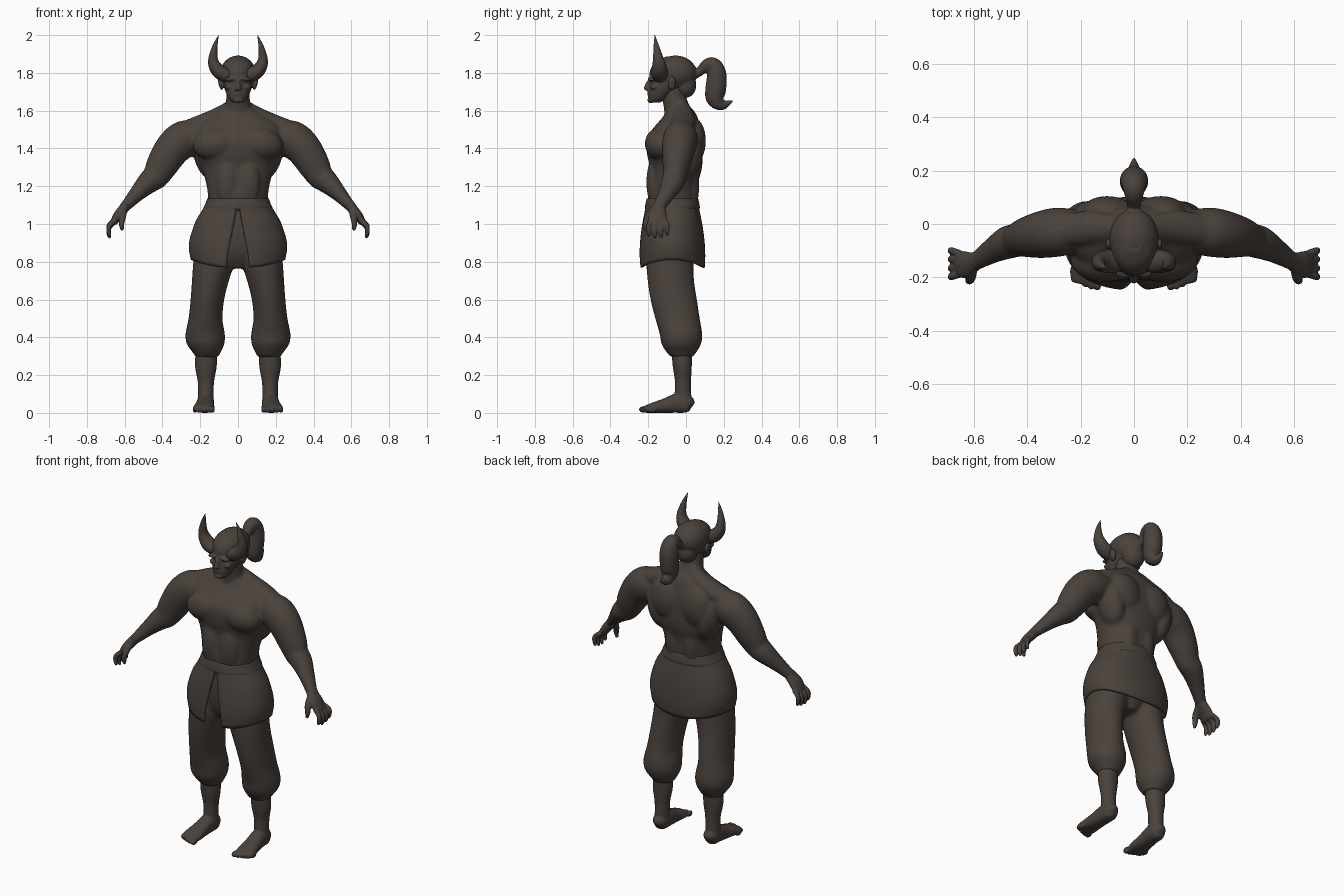
import bpy, bmesh, math
from mathutils import Vector, Matrix

clay = bpy.data.materials.new("dark brown")
clay.diffuse_color = (0.068, 0.054, 0.045, 1)


def curve(rows, k=4):
    """Smooth Catmull-Rom resampling of rows of numbers."""
    out = []
    for i in range(len(rows) - 1):
        p0, p1, p2, p3 = rows[max(i - 1, 0)], rows[i], rows[i + 1], rows[min(i + 2, len(rows) - 1)]
        for j in range(k):
            t = j / k
            out.append([b + 0.5 * t * (c - a + t * (2 * a - 5 * b + 4 * c - d + t * (3 * (b - c) + d - a)))
                        for a, b, c, d in zip(p0, p1, p2, p3)])
    return out + [list(rows[-1])]


def loft(bm, rows, ref=None, n=24, p=1.0):
    """Closed skin over elliptic rings (x, y, z, ra, rb); flat rings unless ref is given."""
    rows = curve(rows)
    mid = [Vector(r[:3]) for r in rows]
    rings = []
    for i, r in enumerate(rows):
        u, v = Vector((1, 0, 0)), Vector((0, 1, 0))
        if ref:
            t = (mid[min(i + 1, len(mid) - 1)] - mid[max(i - 1, 0)]).normalized()
            u = Vector(ref)
            u = (u - t * u.dot(t)).normalized()
            v = t.cross(u)
        ring = []
        for a in range(n):
            c, s = math.cos(2 * math.pi * a / n), math.sin(2 * math.pi * a / n)
            c, s = math.copysign(abs(c) ** p, c), math.copysign(abs(s) ** p, s)
            ring.append(bm.verts.new(mid[i] + u * c * r[3] + v * s * r[4]))
        rings.append(ring)
    for A, B in zip(rings, rings[1:]):
        for a in range(n):
            bm.faces.new((A[a], A[(a + 1) % n], B[(a + 1) % n], B[a]))
    bm.faces.new(rings[0])
    bm.faces.new(rings[-1])


def blob(bm, loc, size, turn=0):
    """Ellipsoid, turned about y."""
    m = Matrix.Translation(loc) @ Matrix.Rotation(turn, 4, 'Y') @ Matrix.Diagonal((*size, 1))
    bmesh.ops.create_uvsphere(bm, u_segments=24, v_segments=16, radius=1, matrix=m)


def mirror(bm):
    g = bmesh.ops.duplicate(bm, geom=bm.verts[:] + bm.edges[:] + bm.faces[:])["geom"]
    for v in g:
        if isinstance(v, bmesh.types.BMVert):
            v.co.x *= -1


def finish(name, bm, voxel=0, smooth=0):
    bmesh.ops.recalc_face_normals(bm, faces=bm.faces)
    for f in bm.faces:
        f.smooth = True
    me = bpy.data.meshes.new(name)
    bm.to_mesh(me)
    bm.free()
    me.materials.append(clay)
    ob = bpy.data.objects.new(name, me)
    bpy.context.collection.objects.link(ob)
    if voxel:
        m = ob.modifiers.new("fuse", 'REMESH')
        m.mode, m.voxel_size, m.use_smooth_shade = 'VOXEL', voxel, True
        m = ob.modifiers.new("soften", 'SMOOTH')
        m.factor, m.iterations = 0.5, smooth
    return ob


# torso and arms: muscles fused into one skin
bm = bmesh.new()
loft(bm, [(.20, -.03, 1.46, .08, .08), (.28, -.03, 1.45, .092, .10), (.345, -.04, 1.40, .088, .095),
          (.40, -.05, 1.315, .075, .085), (.435, -.06, 1.255, .063, .072), (.475, -.07, 1.22, .062, .061),
          (.53, -.10, 1.165, .048, .044), (.585, -.135, 1.105, .036, .031), (.61, -.145, 1.08, .036, .027)],
     ref=(0, 1, 0))
loft(bm, [(.03, -.02, 1.62, .04, .04), (.10, -.015, 1.575, .055, .045), (.18, -.015, 1.535, .065, .05),
          (.28, -.03, 1.49, .06, .055)], ref=(0, 1, 0))          # trapezius
blob(bm, (.11, -.135, 1.425), (.13, .083, .088), .15)            # chest
blob(bm, (.165, .0, 1.375), (.072, .088, .14), .2)               # side of back
blob(bm, (.10, .045, 1.44), (.10, .06, .12))                     # shoulder blade
blob(bm, (.055, .02, 1.2), (.06, .05, .15))                      # lower back
blob(bm, (.055, -.16, 1.22), (.065, .05, .14))                   # belly
mirror(bm)
loft(bm, [(0, -.07, 1.06, .155, .125), (0, -.07, 1.16, .16, .132), (0, -.065, 1.22, .17, .13),
          (0, -.053, 1.30, .193, .138), (0, -.06, 1.38, .22, .148), (0, -.06, 1.46, .235, .145),
          (0, -.045, 1.52, .22, .118), (0, -.03, 1.57, .15, .09), (0, -.035, 1.61, .085, .07)], n=40, p=.88)
loft(bm, [(0, -.03, 1.54, .085, .08), (0, -.045, 1.61, .07, .072), (0, -.06, 1.66, .063, .065),
          (0, -.07, 1.73, .06, .06)])                            # neck
finish("torso_and_arms", bm, .009, 7)

# hands
bm = bmesh.new()
loft(bm, [(.592, -.14, 1.10, .034, .027), (.61, -.147, 1.075, .042, .027), (.635, -.152, 1.045, .051, .025),
          (.66, -.148, 1.005, .047, .019)], ref=(0, 1, 0))
for y0, y1, drop in ((-.187, -.197, .01), (-.161, -.165, 0), (-.136, -.132, .003), (-.112, -.1, .015)):
    loft(bm, [(.65, y0, 1.02, .014, .015), (.682, y1, .98 + drop, .0135, .0135),
              (.684, y1, .945 + drop, .012, .012), (.676, y1, .925 + drop, .007, .007)], ref=(0, 1, 0), n=12)
loft(bm, [(.605, -.165, 1.075, .02, .022), (.61, -.2, 1.04, .018, .018), (.617, -.212, 1.0, .015, .015),
          (.612, -.212, .965, .008, .008)], ref=(1, 0, 0), n=12)   # thumb
mirror(bm)
finish("hands", bm, .005, 3)

# head with face features
bm = bmesh.new()
blob(bm, (.092, -.075, 1.745), (.012, .022, .037), .2)           # ear
blob(bm, (.035, -.182, 1.768), (.036, .02, .011), .15)           # brow
blob(bm, (.045, -.165, 1.725), (.025, .025, .016))               # cheek
mirror(bm)
loft(bm, [(0, -.165, 1.643, .028, .028), (0, -.152, 1.662, .048, .048), (0, -.125, 1.70, .066, .077),
          (0, -.09, 1.74, .078, .105), (0, -.076, 1.78, .086, .118), (0, -.07, 1.82, .088, .118),
          (0, -.068, 1.86, .07, .09), (0, -.066, 1.886, .03, .04)])
loft(bm, [(0, -.185, 1.77, .011, .012), (0, -.2, 1.74, .012, .016), (0, -.205, 1.715, .018, .018),
          (0, -.198, 1.705, .012, .01)])                         # nose
blob(bm, (0, -.193, 1.69), (.026, .013, .006))                   # lips
blob(bm, (0, -.19, 1.678), (.022, .013, .006))
blob(bm, (0, -.185, 1.656), (.027, .02, .016))                   # chin
finish("head", bm, .005, 3)

# hair swept back to a knot, with a ponytail
bm = bmesh.new()
blob(bm, (0, -.055, 1.80), (.093, .112, .092))
blob(bm, (0, -.005, 1.735), (.064, .06, .068))
loft(bm, [(0, .02, 1.78, .028, .028), (0, .07, 1.805, .026, .024), (0, .11, 1.84, .036, .034),
          (0, .145, 1.838, .045, .044), (0, .163, 1.79, .052, .052), (0, .158, 1.72, .053, .055),
          (0, .155, 1.665, .046, .05), (0, .185, 1.63, .032, .03), (0, .22, 1.638, .018, .017),
          (0, .25, 1.655, .004, .004)], ref=(1, 0, 0))
finish("hair", bm, .007, 3)

# horns
bm = bmesh.new()
loft(bm, [(.055, -.135, 1.785, .044, .038), (.095, -.14, 1.803, .044, .038), (.122, -.142, 1.835, .038, .033),
          (.132, -.147, 1.875, .028, .025), (.122, -.157, 1.94, .015, .014), (.103, -.165, 2.0, .001, .001)],
     ref=(0, 1, 0))
mirror(bm)
finish("horns", bm)

# baggy trousers gathered below the knee
bm = bmesh.new()
loft(bm, [(.115, -.08, .94, .11, .112), (.128, -.085, .80, .109, .124), (.146, -.08, .70, .098, .123),
          (.162, -.065, .60, .089, .123), (.172, -.045, .50, .09, .118), (.174, -.027, .42, .104, .113),
          (.172, -.025, .365, .1, .105), (.166, -.024, .32, .074, .078), (.165, -.022, .295, .06, .056)], n=32)
mirror(bm)
loft(bm, [(0, -.075, 1.08, .15, .12), (0, -.08, .95, .19, .125), (0, -.08, .84, .15, .11),
          (0, -.075, .765, .05, .07)], n=32)
finish("trousers", bm, .01, 5)

# shins and bare feet
bm = bmesh.new()
loft(bm, [(.168, -.022, .34, .055, .055), (.17, -.02, .25, .058, .051), (.17, -.016, .17, .044, .043),
          (.17, -.016, .11, .041, .044), (.172, -.012, .04, .04, .04), (.172, -.01, .008, .03, .03)])
loft(bm, [(.17, .034, .035, .015, .018), (.17, .015, .045, .04, .044), (.171, -.04, .052, .045, .052),
          (.176, -.11, .038, .049, .039), (.18, -.17, .028, .056, .028), (.184, -.21, .02, .054, .02),
          (.186, -.225, .017, .045, .014)], ref=(1, 0, 0), p=.85)
for i in range(5):
    blob(bm, (.137 + .023 * i, -.226 + .003 * i * i, .018), (.015 - .001 * i, .024, .018))
mirror(bm)
finish("shins_and_feet", bm, .006, 3)

# wrapped skirt: flared cloth split at the front, lower hem front and back
bm = bmesh.new()
shape = curve([(.165, .137), (.19, .146), (.222, .158), (.242, .167), (.257, .173), (.26, .175), (.25, .172)], 3)
N, grid = 72, []
for j, (rx, ry) in enumerate(shape):
    s = j / (len(shape) - 1)
    gap = .01 + .21 * s
    row = []
    for i in range(N + 1):
        th = gap + (2 * math.pi - 2 * gap) * i / N
        c, sn = math.cos(th), math.sin(th)
        hem = .81 - .042 * c * c
        x = rx * math.copysign(abs(sn) ** .92, sn)
        y = -.073 - ry * math.copysign(abs(c) ** .92, c)
        row.append(bm.verts.new((x, y, 1.125 + (hem - 1.125) * s)))
    grid.append(row)
for A, B in zip(grid, grid[1:]):
    for i in range(N):
        bm.faces.new((A[i], A[i + 1], B[i + 1], B[i]))
skirt = finish("skirt", bm)
m = skirt.modifiers.new("cloth thickness", 'SOLIDIFY')
m.thickness, m.offset = .012, -1

# waistband
bm = bmesh.new()
loft(bm, [(0, -.072, 1.07, .168, .138), (0, -.072, 1.085, .182, .145), (0, -.072, 1.11, .172, .142),
          (0, -.072, 1.135, .163, .136)], n=48, p=.92)
finish("waistband", bm)
